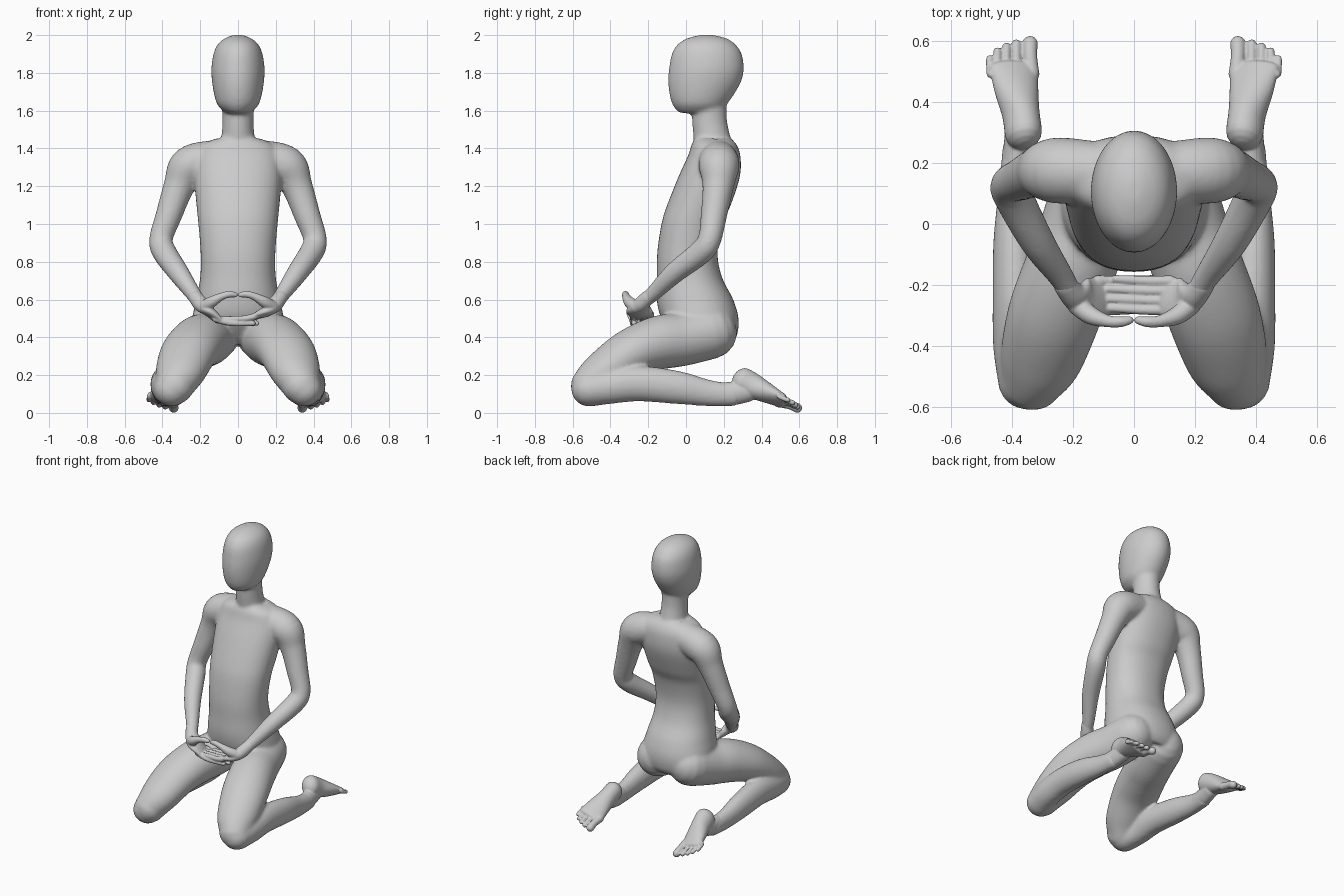
import bpy, bmesh, math
from mathutils import Vector


def spline(pts, steps=6):
    """Catmull-Rom through tuples of any length."""
    out = []
    n = len(pts)
    for i in range(n - 1):
        p0, p1, p2, p3 = (pts[max(0, min(n - 1, i + k))] for k in (-1, 0, 1, 2))
        for s in range(steps):
            t = s / steps
            out.append([0.5 * (2 * b + (c - a) * t + (2 * a - 5 * b + 4 * c - d) * t * t
                               + (3 * b - a - 3 * c + d) * t ** 3)
                        for a, b, c, d in zip(p0, p1, p2, p3)])
    out.append(list(pts[-1]))
    return out


def loft(bm, pts, up=(0, 0, 1), axis=None, side=1, cap=1.0, power=2.0, seg=28):
    """Round-ended tube; each point is x, y, z, half-width, half-height."""
    pts = [(p[0] * side, p[1], p[2], p[3], p[-1]) for p in pts]
    up = Vector((up[0] * side, up[1], up[2]))
    path = spline(pts)
    rings = []
    for i, p in enumerate(path):
        t = Vector(axis) if axis else (Vector(path[min(i + 1, len(path) - 1)][:3])
                                       - Vector(path[max(i - 1, 0)][:3])).normalized()
        rings.append((Vector(p[:3]), t, p[3], p[4]))

    def dome(ring, sign):
        c, t, a, b = ring
        h = min(a, b) * cap
        return [(c + t * sign * h * math.sin(q), t, a * math.cos(q), b * math.cos(q))
                for q in (0.4, 0.8, 1.15, 1.45)]

    rings = dome(rings[0], -1)[::-1] + rings + dome(rings[-1], 1)
    loops = []
    for c, t, a, b in rings:
        u = t.cross(up).normalized()
        v = u.cross(t)
        loop = []
        for k in range(seg):
            q = 2 * math.pi * k / seg
            cx, sy = math.cos(q), math.sin(q)
            cx = math.copysign(abs(cx) ** (2 / power), cx)
            sy = math.copysign(abs(sy) ** (2 / power), sy)
            loop.append(bm.verts.new(c + u * a * cx + v * b * sy))
        loops.append(loop)
    faces = [bm.faces.new(loops[0]), bm.faces.new(loops[-1])]
    for l0, l1 in zip(loops, loops[1:]):
        for k in range(seg):
            j = (k + 1) % seg
            faces.append(bm.faces.new((l0[k], l0[j], l1[j], l1[k])))
    bmesh.ops.recalc_face_normals(bm, faces=faces)


def stack(bm, rows, cap, power=2.0):
    """Horizontal sections: z, front y, back y, half-width."""
    loft(bm, [(0, (f + b) / 2, z, w, (b - f) / 2) for z, f, b, w in rows],
         up=(0, 1, 0), axis=(0, 0, 1), cap=cap, power=power, seg=40)


def finish(bm, name, voxel, smooth):
    """Fuse the overlapping parts into one smooth skin."""
    me = bpy.data.meshes.new(name)
    bm.to_mesh(me)
    bm.free()
    ob = bpy.data.objects.new(name, me)
    bpy.context.collection.objects.link(ob)
    m = ob.modifiers.new("fuse", 'REMESH')
    m.mode = 'VOXEL'
    m.voxel_size = voxel
    m.use_smooth_shade = True
    m = ob.modifiers.new("soften", 'SMOOTH')
    m.factor = 0.5
    m.iterations = smooth


body = bmesh.new()
# head
stack(body, [(1.595, -.045, .20, .075), (1.63, -.07, .215, .108), (1.68, -.086, .25, .125),
             (1.75, -.094, .29, .137), (1.82, -.09, .306, .141), (1.9, -.075, .295, .13),
             (1.95, -.045, .262, .108), (1.98, .0, .22, .075), (1.995, .05, .17, .04)], 0.15)
# neck
stack(body, [(1.38, .05, .25, .10), (1.46, .04, .235, .088), (1.55, .032, .217, .082),
             (1.66, .03, .215, .085)], 0.2)
# torso
stack(body, [(1.455, .05, .235, .11), (1.42, .03, .268, .19), (1.36, .01, .288, .225),
             (1.25, -.04, .285, .232), (1.1, -.1, .237, .22), (1.0, -.13, .192, .21),
             (.85, -.152, .167, .198), (.72, -.155, .19, .2), (.6, -.155, .25, .222),
             (.5, -.13, .278, .24), (.41, -.06, .27, .22), (.36, .0, .235, .17)], 0.25, 2.2)

for s in (1, -1):
    # arm
    loft(body, [(.12, .17, 1.345, .10), (.255, .175, 1.305, .108), (.312, .17, 1.2, .083),
                (.365, .148, 1.05, .07), (.408, .125, .92, .062), (.39, .08, .852, .064),
                (.315, -.06, .742, .056), (.24, -.17, .635, .042), (.2, -.235, .58, .036)],
         up=(0, 1, 0), side=s)
    # thigh
    loft(body, [(.125, .13, .425, .14, .14), (.165, -.02, .39, .145, .142),
                (.21, -.15, .37, .15, .142), (.262, -.3, .315, .152, .125),
                (.305, -.44, .215, .135, .11), (.335, -.51, .145, .105, .1)], side=s)
    # shin
    loft(body, [(.35, -.515, .125, .095, .092), (.378, -.4, .14, .083, .092),
                (.385, -.25, .155, .078, .094), (.392, -.05, .135, .068, .088),
                (.39, .12, .105, .052, .07), (.382, .25, .095, .048, .06)], side=s)
finish(body, "body", 0.01, 10)

hands = bmesh.new()
for s in (1, -1):
    dz = 0.012 * s
    # palm
    loft(hands, [(.225, -.20, .612, .038, .038), (.195, -.235, .575, .045, .04),
                 (.155, -.247, .54, .07, .03), (.105, -.238, .505 + dz, .066, .02)], side=s)
    # fingers, the two hands resting one on the other
    for y, tip in ((-.186, -.06), (-.218, -.085), (-.25, -.1), (-.281, -.08)):
        loft(hands, [(.12, y, .51 + dz, .018), (.04, y, .488 + dz, .0165),
                     (tip, y + .006, .486 + dz, .0135)], side=s, seg=14)
    # thumb
    loft(hands, [(.185, -.265, .56, .034), (.14, -.30, .587, .03), (.085, -.318, .617, .02),
                 (.045, -.32, .628, .018), (.015, -.315, .625, .014)], side=s, seg=16)
finish(hands, "hands", 0.005, 3)

feet = bmesh.new()
for s in (1, -1):
    tilt = (-.35, 0, 1)
    # heel and sole
    loft(feet, [(.362, .3, .172, .06, .07), (.37, .36, .14, .061, .066),
                (.385, .44, .1, .075, .048), (.395, .51, .066, .083, .028)],
         up=tilt, side=s, cap=.9)
    # ankle
    loft(feet, [(.386, .18, .1, .048, .06), (.378, .26, .105, .048, .062),
                (.37, .33, .12, .05, .06)], side=s)
    # toes
    for x, tip, z, r in ((.34, .60, .03, .026), (.385, .595, .037, .016), (.417, .585, .046, .015),
                         (.447, .57, .058, .014), (.472, .545, .072, .013)):
        loft(feet, [(x - .005, .49, z + .025, r), (x, tip - .05, z + .012, r * .9),
                    (x, tip - r * .4, z - .004, r)], side=s, seg=14)
finish(feet, "feet", 0.005, 4)
